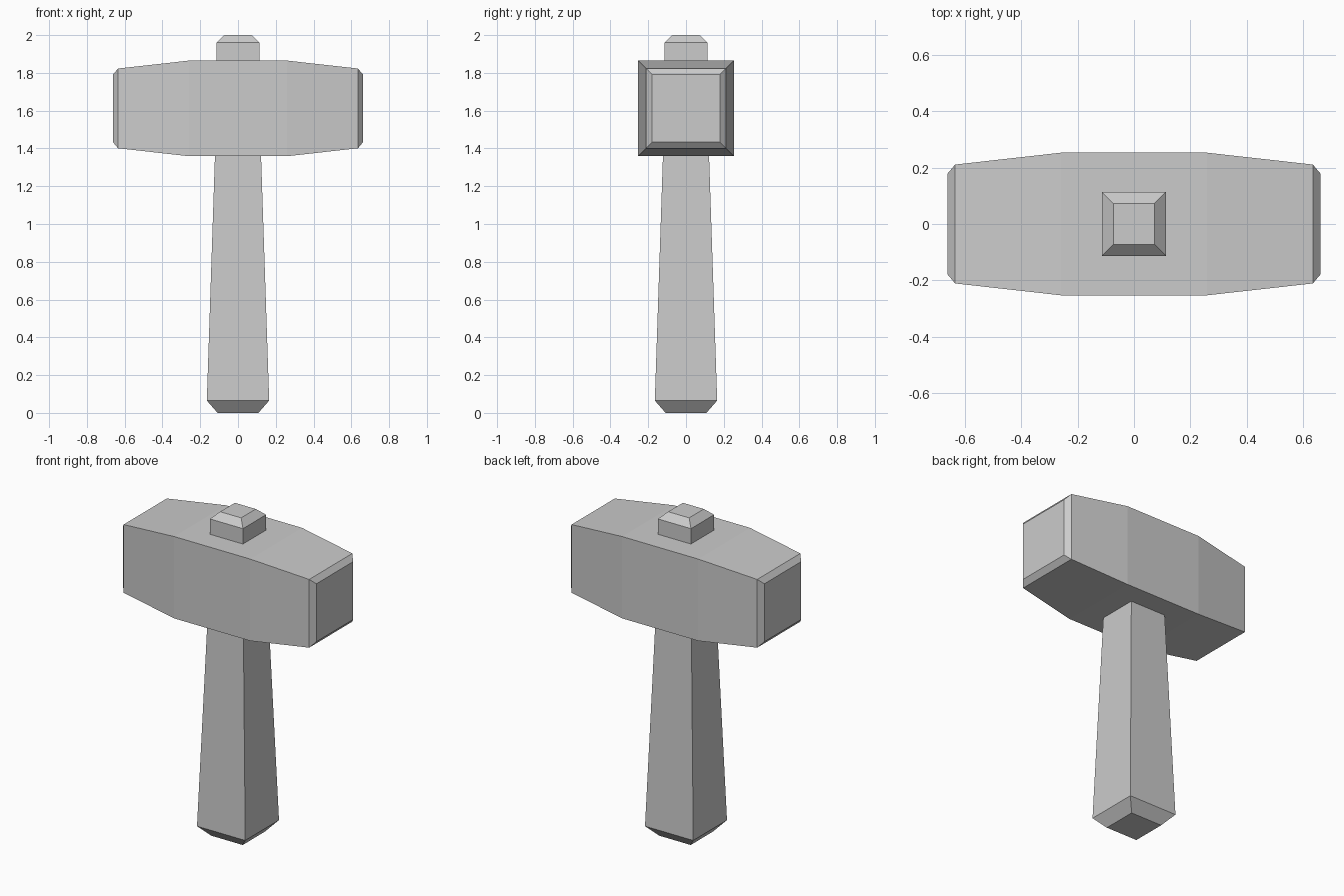
import bpy, bmesh
from mathutils import Matrix

if "Cube" in bpy.data.objects:
    bpy.data.objects.remove(bpy.data.objects["Cube"])


def square_loft(name, sections, matrix=Matrix()):
    """Skin square cross-sections given as (position along axis, half width)."""
    bm = bmesh.new()
    rings = [[bm.verts.new((sx * h, sy * h, p))
              for sx, sy in ((-1, -1), (1, -1), (1, 1), (-1, 1))]
             for p, h in sections]
    for a, b in zip(rings, rings[1:]):
        for i in range(4):
            j = (i + 1) % 4
            bm.faces.new((a[i], a[j], b[j], b[i]))
    bm.faces.new(rings[0][::-1])
    bm.faces.new(rings[-1])
    bm.transform(matrix)
    bmesh.ops.recalc_face_normals(bm, faces=bm.faces)
    mesh = bpy.data.meshes.new(name)
    bm.to_mesh(mesh)
    bm.free()
    obj = bpy.data.objects.new(name, mesh)
    bpy.context.collection.objects.link(obj)
    return obj


# Tapered handle with chamfered butt, passing through the head to a chamfered tip
square_loft("handle", [(0, 0.108), (0.065, 0.165), (1.36, 0.122),
                       (1.62, 0.113), (1.96, 0.113), (2.0, 0.072)])

# Hammer head: one half profile mirrored along x, tapering to chamfered faces
half = [(0.26, 0.253), (0.635, 0.211), (0.662, 0.179)]
profile = [(-p, h) for p, h in reversed(half)] + half
square_loft("hammer_head", profile,
            Matrix.Translation((0, 0, 1.612)) @ Matrix.Rotation(1.5707963, 4, 'Y'))
